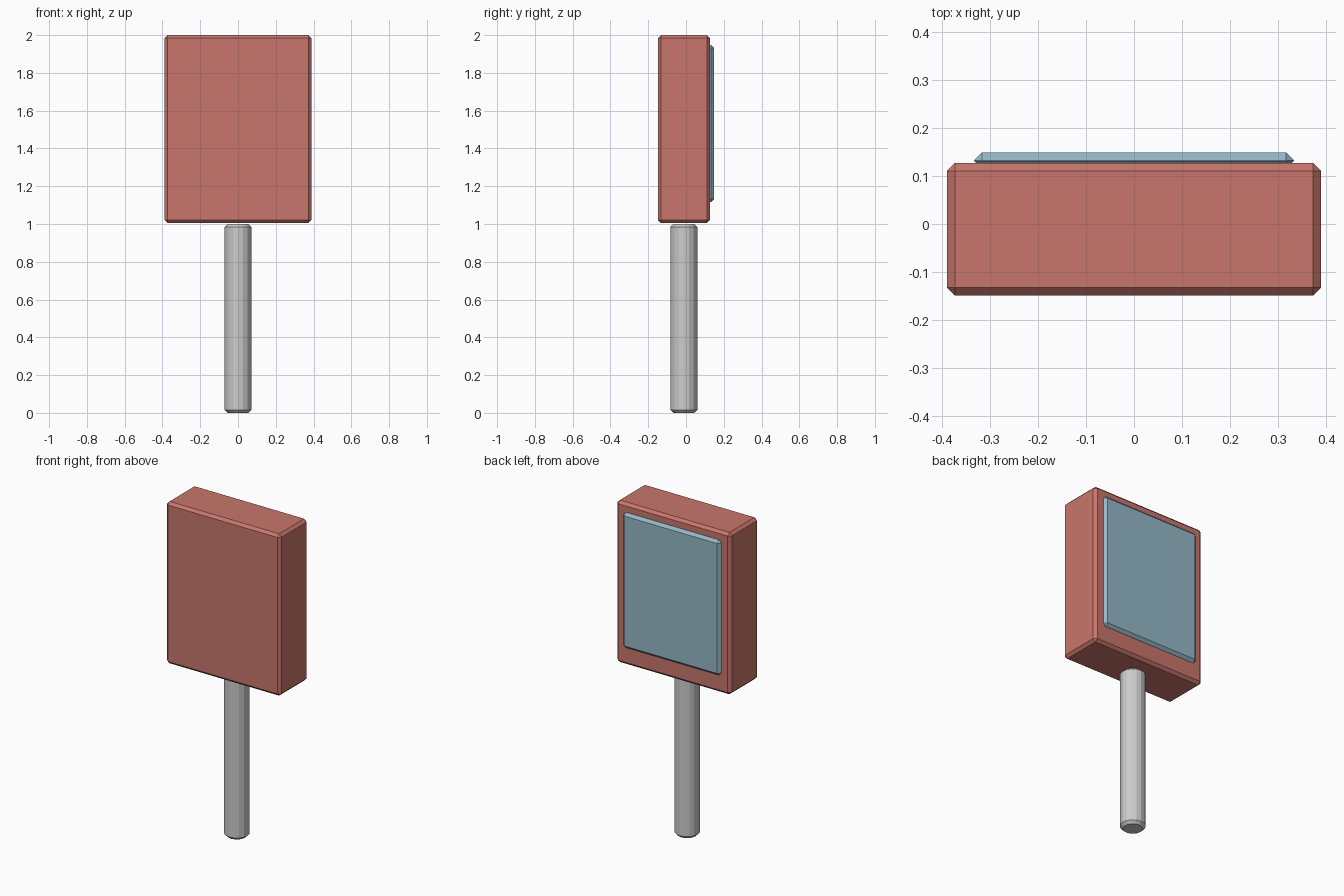
import bpy
import bmesh
import math

if "Cube" in bpy.data.objects:
    bpy.data.objects.remove(bpy.data.objects["Cube"])

BEVEL = 0.0165
Y_MID = -0.011  # depth centre of the box and pole


def finish(bm, name, color=None):
    mesh = bpy.data.meshes.new(name)
    bm.to_mesh(mesh)
    bm.free()
    obj = bpy.data.objects.new(name, mesh)
    bpy.context.collection.objects.link(obj)
    bev = obj.modifiers.new("edge_bevel", 'BEVEL')
    bev.width = BEVEL
    bev.segments = 1
    bev.limit_method = 'ANGLE'
    bev.angle_limit = math.radians(50)
    if color:
        mat = bpy.data.materials.new(name + "_color")
        mat.diffuse_color = color
        mat.use_nodes = True
        mat.node_tree.nodes["Principled BSDF"].inputs["Base Color"].default_value = mat.diffuse_color
        mesh.materials.append(mat)
    return obj


def box(name, size, center, color):
    bm = bmesh.new()
    bmesh.ops.create_cube(bm, size=1)
    bmesh.ops.scale(bm, vec=size, verts=bm.verts)
    bmesh.ops.translate(bm, vec=center, verts=bm.verts)
    return finish(bm, name, color)


# Red sign housing
box("sign_box", (0.778, 0.276, 0.995), (0, Y_MID, 1.5025), (0.58, 0.18, 0.15, 1))

# Blue panel, half sunk into the back of the housing
box("sign_panel", (0.666, 0.034, 0.832), (0, 0.132, 1.532), (0.3, 0.48, 0.57, 1))

# Round post
bm = bmesh.new()
bmesh.ops.create_cone(bm, cap_ends=True, segments=16, radius1=0.072, radius2=0.072, depth=1.0)
bmesh.ops.translate(bm, vec=(0, Y_MID, 0.5), verts=bm.verts)
finish(bm, "post")
